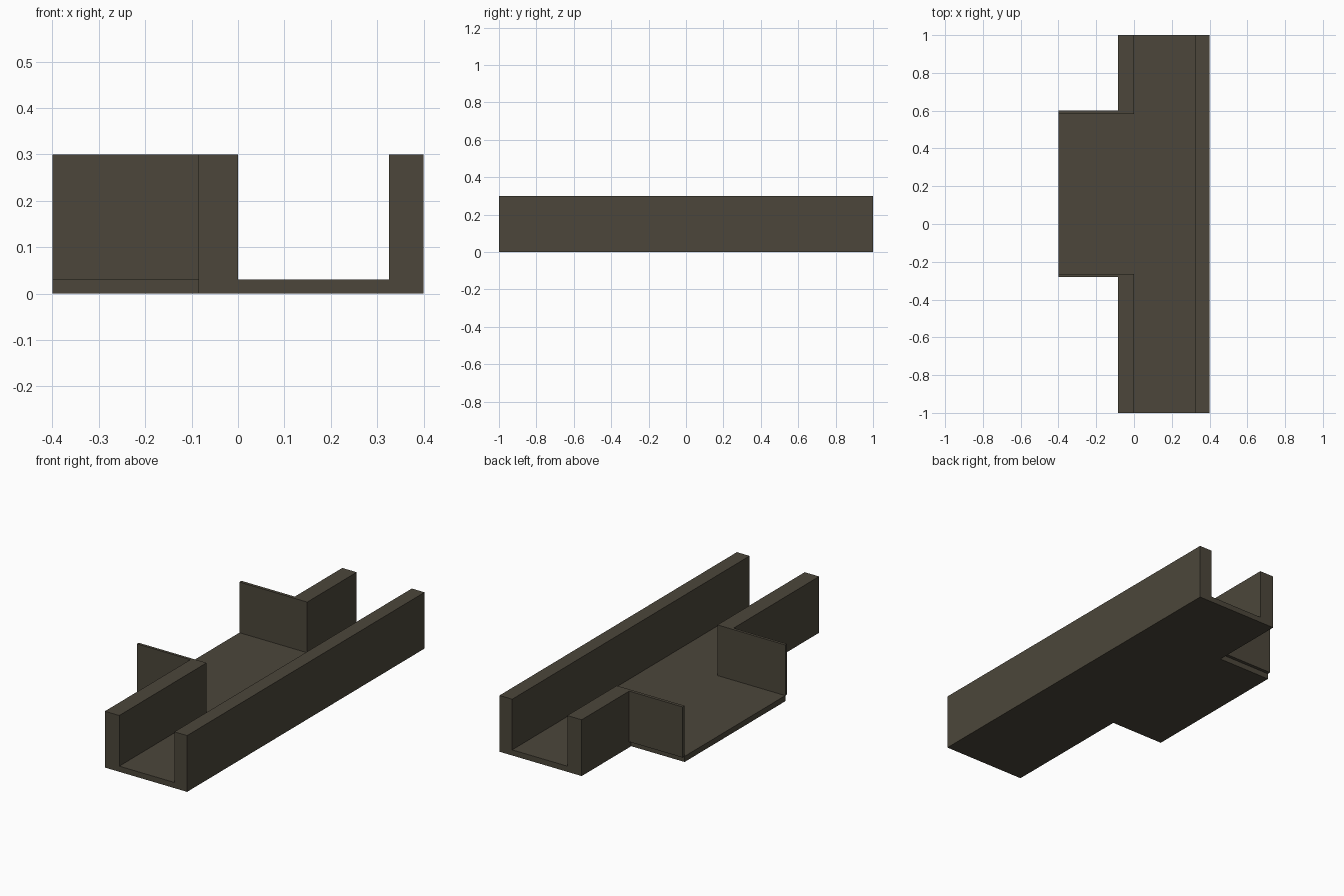
import bpy

if "Cube" in bpy.data.objects:
    bpy.data.objects.remove(bpy.data.objects["Cube"])

mat = bpy.data.materials.new("dark_stone")
mat.diffuse_color = (0.072, 0.062, 0.043, 1)
mat.use_nodes = True
mat.node_tree.nodes["Principled BSDF"].inputs["Base Color"].default_value = mat.diffuse_color


def box(name, x, y, z):
    """Axis-aligned box from (min, max) ranges."""
    bpy.ops.mesh.primitive_cube_add(size=1)
    ob = bpy.context.object
    ob.name = ob.data.name = name
    for v in ob.data.vertices:
        v.co = [r[0] if c < 0 else r[1] for c, r in zip(v.co, (x, y, z))]
    ob.data.materials.append(mat)
    return ob


H, T = 0.30, 0.03            # wall height, floor thickness
LEFT, INNER = -0.085, 0.0    # outer and inner face of the split wall
Y0, Y1 = -0.265, 0.583       # clear opening of the side branch

# Main channel: floor and unbroken right wall
box("channel_floor", (INNER, 0.325), (-1, 1), (0, T))
box("right_wall", (0.325, 0.40), (-1, 1), (0, H))

# Left wall, split by the side branch
box("left_wall_front", (LEFT, INNER), (-1, Y0), (0, H))
box("left_wall_back", (LEFT, INNER), (Y1, 1), (0, H))

# Side branch: floor, and thin side walls that overhang its edges
box("branch_floor", (-0.40, INNER), (Y0, Y1), (0, T))
box("branch_wall_front", (-0.40, LEFT), (-0.28, Y0), (T, H))
box("branch_wall_back", (-0.40, LEFT), (Y1, 0.60), (T, H))
